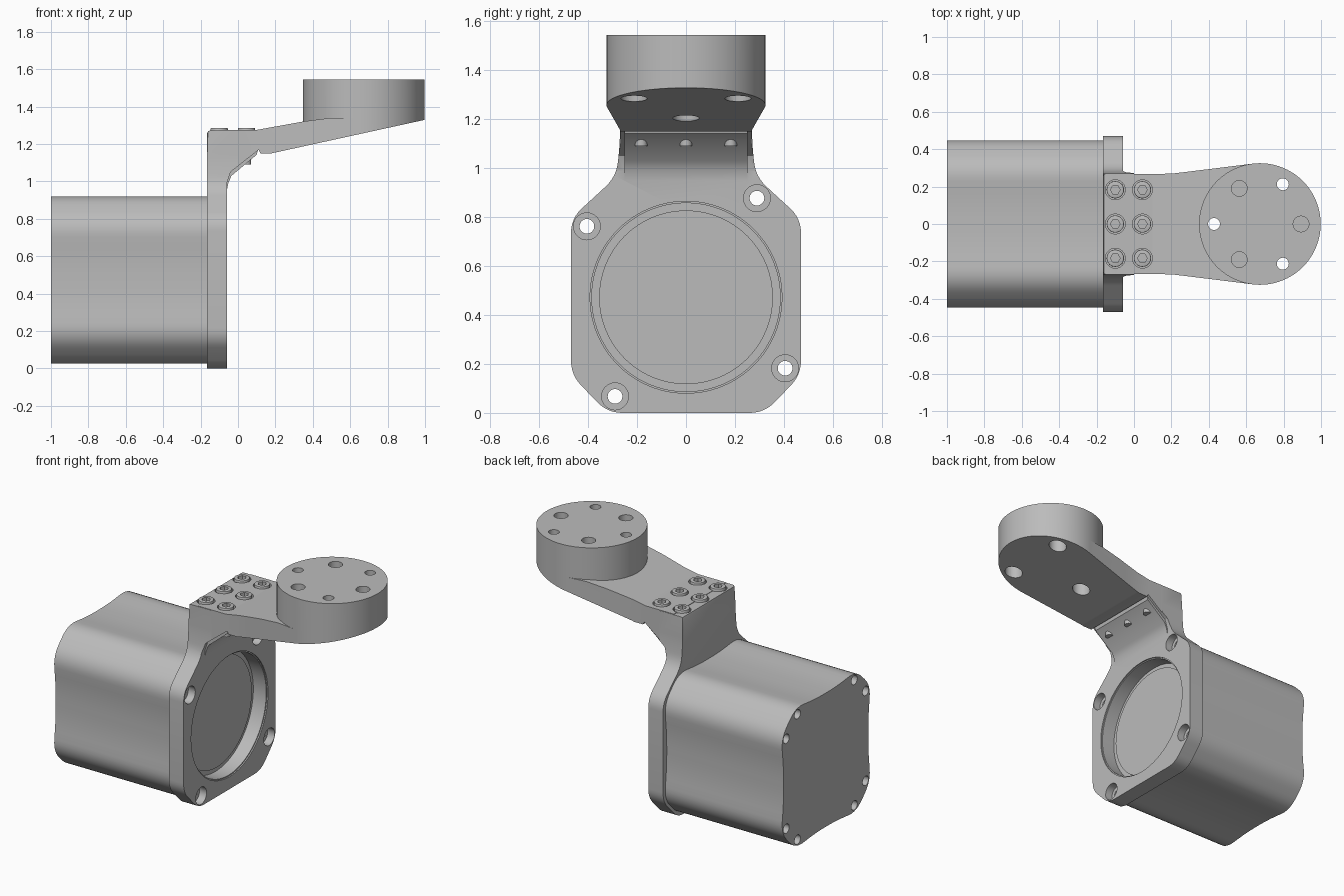
import bpy
import bmesh
from math import cos, sin, pi, radians
from mathutils import Vector

cube = bpy.data.objects.get("Cube")
if cube:
    bpy.data.objects.remove(cube, do_unlink=True)

grey = bpy.data.materials.new("machined grey")
grey.use_nodes = True
GREY = (0.5, 0.5, 0.5, 1)
grey.diffuse_color = GREY
grey.node_tree.nodes["Principled BSDF"].inputs["Base Color"].default_value = GREY

MID_Z = 0.4725   # height of the motor axis


def prism(name, outline, axis, start, end, bevel=0):
    """Extrude a flat outline along an axis; bevel rounds the rim of the end cap."""
    place = {"x": lambda a, b, c: (c, a, b),
             "y": lambda a, b, c: (a, c, b),
             "z": lambda a, b, c: (a, b, c)}[axis]
    bm = bmesh.new()
    base = [bm.verts.new(place(a, b, start)) for a, b in outline]
    cap = [bm.verts.new(place(a, b, end)) for a, b in outline]
    bm.faces.new(base)
    top = bm.faces.new(cap)
    for i in range(len(base)):
        j = (i + 1) % len(base)
        bm.faces.new((base[i], base[j], cap[j], cap[i]))
    if bevel:
        bmesh.ops.bevel(bm, geom=list(top.edges), offset=bevel, segments=2,
                        profile=0.5, affect="EDGES")
    bmesh.ops.recalc_face_normals(bm, faces=bm.faces[:])
    mesh = bpy.data.meshes.new(name)
    bm.to_mesh(mesh)
    bm.free()
    mesh.materials.append(grey)
    obj = bpy.data.objects.new(name, mesh)
    bpy.context.collection.objects.link(obj)
    return obj


def circle(a, b, r, n=32):
    return [(a + r * cos(2 * pi * i / n), b + r * sin(2 * pi * i / n)) for i in range(n)]


def rounded(points, r, steps=6):
    """Replace each corner of an outline with a smooth curve."""
    out = []
    for i, p in enumerate(points):
        p, q, n = Vector(p), Vector(points[i - 1]), Vector(points[(i + 1) % len(points)])
        a = p + (q - p).normalized() * min(r, (q - p).length * 0.45)
        b = p + (n - p).normalized() * min(r, (n - p).length * 0.45)
        for k in range(steps + 1):
            t = k / steps
            out.append(tuple(a * (1 - t) ** 2 + p * 2 * t * (1 - t) + b * t * t))
    return out


def mirrored(half):
    return half + [(-a, b) for a, b in reversed(half)]


def combine(target, tool, operation="DIFFERENCE"):
    """Apply a boolean and discard the tool."""
    mod = target.modifiers.new("cut", "BOOLEAN")
    mod.operation, mod.object, mod.solver = operation, tool, "EXACT"
    bpy.context.view_layer.objects.active = target
    bpy.ops.object.modifier_apply(modifier=mod.name)
    bpy.data.objects.remove(tool, do_unlink=True)


def drill(target, axis, a, b, r, start, end, n=32):
    combine(target, prism("drill", circle(a, b, r, n), axis, start, end))


# Motor body: four shallow hollow sides joined by chamfers
side = [(0.455, -0.31), (0.432, -0.1), (0.432, 0.1), (0.455, 0.31)]
section = []
for turn in range(4):
    c, s = round(cos(turn * pi / 2)), round(sin(turn * pi / 2))
    section += [(a * c - b * s, a * s + b * c + MID_Z) for a, b in side]
motor = prism("motor_body", rounded(section, 0.08), "x", -1.0, -0.16)
for a, b in ((0.29, 0.405), (0.405, 0.29)):
    for sa in (-1, 1):
        for sb in (-1, 1):
            drill(motor, "x", a * sa, MID_Z + b * sb, 0.03, -1.1, 0)
pilot = prism("motor_pilot", circle(0, MID_Z, 0.355, 96), "x", -0.2, -0.15)

# Bracket: upright plate
plate_half = [(0.32, 0), (0.47, 0.155), (0.47, 0.795), (0.285, 0.965), (0.27, 1.1), (0.27, 1.272)]
plate_outline = [p for p in rounded(mirrored(plate_half), 0.06) if p[1] < 1.15]
neck = [(-0.27, 1.272), (0.27, 1.272)]
split = max(range(len(plate_outline)),
            key=lambda i: plate_outline[i][1] if plate_outline[i][0] > 0 else -1)
plate_outline = plate_outline[:split + 1] + neck[::-1] + plate_outline[split + 1:]
bracket = prism("bracket", plate_outline, "x", 0.0, -0.165, bevel=0.015)

# Bracket: arm, shaped by its side profile and its plan
arm = prism("arm", [(-0.1, 1.0), (-0.1, 1.275), (0.1, 1.275), (0.36, 1.322),
                    (0.5, 1.34), (0.7, 1.34), (0.7, 1.0)], "y", -0.5, 0.5)
plan_half = [(-0.2, 0.268), (0.1, 0.268), (0.2, 0.269), (0.3, 0.281), (0.63, 0.322), (0.72, 0.3)]
plan = plan_half + [(a, -b) for a, b in reversed(plan_half)]
combine(arm, prism("plan", plan, "z", 0.9, 1.6), "INTERSECT")
combine(bracket, arm, "UNION")

# Bracket: round mounting head
HEAD_X = 0.673
head = prism("head", circle(HEAD_X, 0, 0.325, 96), "z", 1.05, 1.545, bevel=0.008)
combine(bracket, head, "UNION")

# Underside: plate face, diagonal gusset and sloping arm in one cut
under = [(-0.06, -0.2), (-0.06, 0.99), (-0.04, 1.05), (0.11, 1.168), (0.12, 1.15),
         (0.18, 1.15), (1.2, 1.373), (1.2, -0.2)]
combine(bracket, prism("under", under, "y", -0.8, 0.8))
web = [(-0.1, 0.95), (-0.06, 0.95), (-0.052, 0.99), (-0.035, 1.03), (0.1, 1.142),
       (0.115, 1.2), (-0.1, 1.2)]
combine(bracket, prism("web", web, "y", -0.252, 0.252), "UNION")

# Plate bore and counterbored screw holes
drill(bracket, "x", 0, MID_Z, 0.385, -0.3, 0.1, 96)
drill(bracket, "x", 0, MID_Z, 0.392, -0.068, 0.1, 96)
for y, z in ((0.29, 0.405), (0.405, -0.29), (-0.29, -0.405), (-0.405, 0.29)):
    drill(bracket, "x", y, MID_Z + z, 0.03, -0.3, 0.1)
    drill(bracket, "x", y, MID_Z + z, 0.055, -0.11, 0.1)

# Head holes: three through with counterbores below, three blind from above
for i in range(3):
    ang = pi / 3 + i * 2 * pi / 3
    x, y = HEAD_X + 0.245 * cos(ang), 0.245 * sin(ang)
    drill(bracket, "z", x, y, 0.032, 1.0, 1.7)
    drill(bracket, "z", x, y, 0.054, 1.0, 1.44)
    x, y = HEAD_X + 0.22 * cos(ang + pi / 3), 0.22 * sin(ang + pi / 3)
    drill(bracket, "z", x, y, 0.042, 1.45, 1.7)

# Socket-head bolts in counterbores on the arm
parts = [motor, pilot, bracket]
for row, x in (("rear", -0.1), ("front", 0.045)):
    for spot, y in (("right", -0.183), ("middle", 0), ("left", 0.183)):
        drill(bracket, "z", x, y, 0.053, 1.25, 1.4)
        bolt = prism(f"bolt_{row}_{spot}", circle(x, y, 0.046), "z", 1.2, 1.286, bevel=0.004)
        drill(bolt, "z", x, y, 0.026, 1.255, 1.4, 6)
        parts.append(bolt)
        if row == "front":
            parts.append(prism(f"bolt_tip_{spot}", circle(x, y, 0.025), "z", 1.09, 1.22))

# Smooth curved walls, keep edges crisp
bpy.ops.object.select_all(action="DESELECT")
for obj in parts:
    obj.select_set(True)
bpy.context.view_layer.objects.active = bracket
bpy.ops.object.shade_smooth_by_angle(angle=radians(30))
